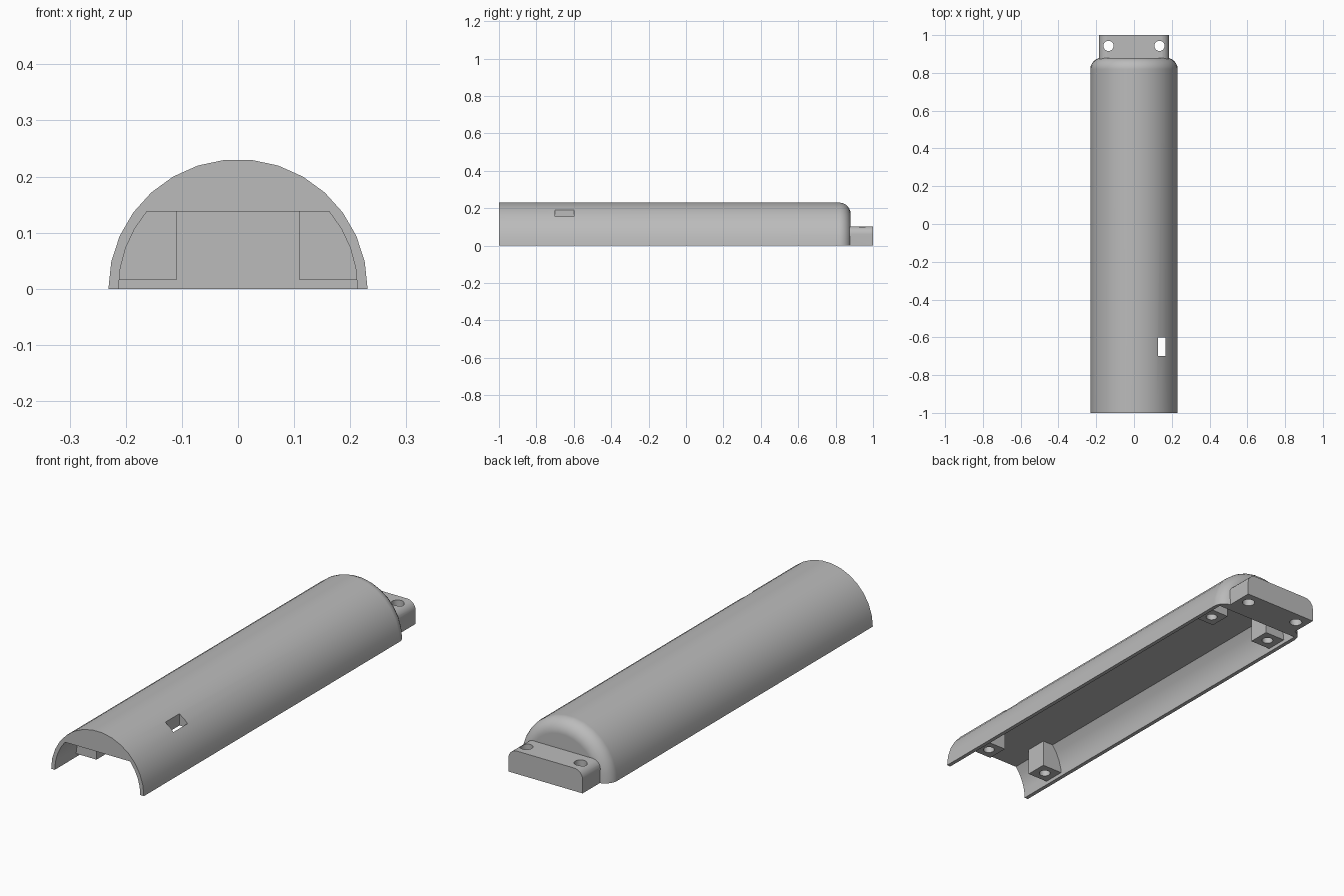
import bpy, bmesh
from math import cos, sin, asin, pi, radians

cube = bpy.data.objects.get("Cube")
if cube:
    bpy.data.objects.remove(cube, do_unlink=True)

grey = bpy.data.materials.new("plain_grey")
grey.use_nodes = True
COLOUR = (0.5, 0.5, 0.5, 1)
grey.diffuse_color = COLOUR
grey.node_tree.nodes["Principled BSDF"].inputs["Base Color"].default_value = COLOUR

R, INNER, CEILING = 0.231, 0.213, 0.138   # outer radius, wall radius, flat ceiling
FILLET, BACK, SEGS = 0.06, 0.88, 15


def loft(name, rings):
    """Solid through matching closed rings, capped at both ends."""
    bm = bmesh.new()
    loops = [[bm.verts.new(p) for p in ring] for ring in rings]
    for a, b in zip(loops, loops[1:]):
        for i in range(len(a)):
            j = (i + 1) % len(a)
            bm.faces.new((a[i], a[j], b[j], b[i]))
    bm.faces.new(loops[0])
    bm.faces.new(loops[-1])
    bmesh.ops.recalc_face_normals(bm, faces=bm.faces)
    mesh = bpy.data.meshes.new(name)
    bm.to_mesh(mesh)
    bm.free()
    mesh.materials.append(grey)
    obj = bpy.data.objects.new(name, mesh)
    bpy.context.collection.objects.link(obj)
    return obj


def prism(name, section, y0, y1):
    """Extrude an (x, z) section along y."""
    return loft(name, [[(x, y, z) for x, z in section] for y in (y0, y1)])


def rod(name, x, y, z0, z1, r, n=24):
    """Vertical round cutter."""
    circle = [(x + r * cos(2 * pi * i / n), y + r * sin(2 * pi * i / n)) for i in range(n)]
    return loft(name, [[(a, b, z) for a, b in circle] for z in (z0, z1)])


def arc(r, a0, a1, n, cx=0, cz=0):
    return [(cx + r * cos(a0 + (a1 - a0) * i / n), cz + r * sin(a0 + (a1 - a0) * i / n))
            for i in range(n + 1)]


def mirrored(half):
    """Complete a right-hand section with its mirror image."""
    return half + [(-x, z) for x, z in reversed(half)]


def combine(target, tool, operation):
    mod = target.modifiers.new(tool.name, 'BOOLEAN')
    mod.operation, mod.solver, mod.object = operation, 'EXACT', tool
    bpy.context.view_layer.objects.active = target
    bpy.ops.object.modifier_apply(modifier=mod.name)
    bpy.data.objects.remove(tool, do_unlink=True)


# Half-round body with a rounded closed back end
stations = [(R, -1)] + [(R - FILLET + a, BACK - FILLET + b)
                        for a, b in arc(FILLET, 0, pi / 2, 6)]
casing = loft("casing", [[(x, y, z) for x, z in arc(r, 0, pi, SEGS)] for r, y in stations])

# Long cavity with curved walls and a flat ceiling, open at the front
wall_angle = asin(CEILING / INNER)
cavity = [(INNER, -0.1)] + arc(INNER, 0, wall_angle, 4)
combine(casing, prism("cavity", mirrored(cavity), -1.1, 0.84), 'DIFFERENCE')

# Mounting tab with rounded upper corners and two through holes
tab = [(0.185, 0)] + arc(0.042, 0, pi / 2, 6, 0.185 - 0.042, 0.103 - 0.042)
combine(casing, prism("mounting_tab", mirrored(tab), 0.855, 1), 'UNION')
for side in (1, -1):
    combine(casing, rod("tab_hole", side * 0.135, 0.943, -0.1, 0.2, 0.027), 'DIFFERENCE')

# Four screw posts against the walls, each with a blind hole
FOOT, POST_R = 0.016, 0.222
post = [(0.11, FOOT)] + arc(POST_R, asin(FOOT / POST_R), asin(0.15 / POST_R), 4) + [(0.11, 0.15)]
for y in (-0.80, 0.72):
    for side in (1, -1):
        section = [(side * x, z) for x, z in post]
        combine(casing, prism("screw_post", section, y - 0.05, y + 0.05), 'UNION')
        combine(casing, rod("screw_hole", side * 0.16, y, -0.05, 0.12, 0.024), 'DIFFERENCE')

# Switch window cut straight down through the shell
window = [(0.128, 0.11), (0.168, 0.11), (0.168, 0.3), (0.128, 0.3)]
combine(casing, prism("switch_window", window, -0.7, -0.6), 'DIFFERENCE')

# Smooth curved surfaces, crisp edges
bpy.ops.object.select_all(action='DESELECT')
casing.select_set(True)
bpy.context.view_layer.objects.active = casing
bpy.ops.object.shade_smooth_by_angle(angle=radians(30))
weighted = casing.modifiers.new("weighted_normals", 'WEIGHTED_NORMAL')
weighted.keep_sharp = True
